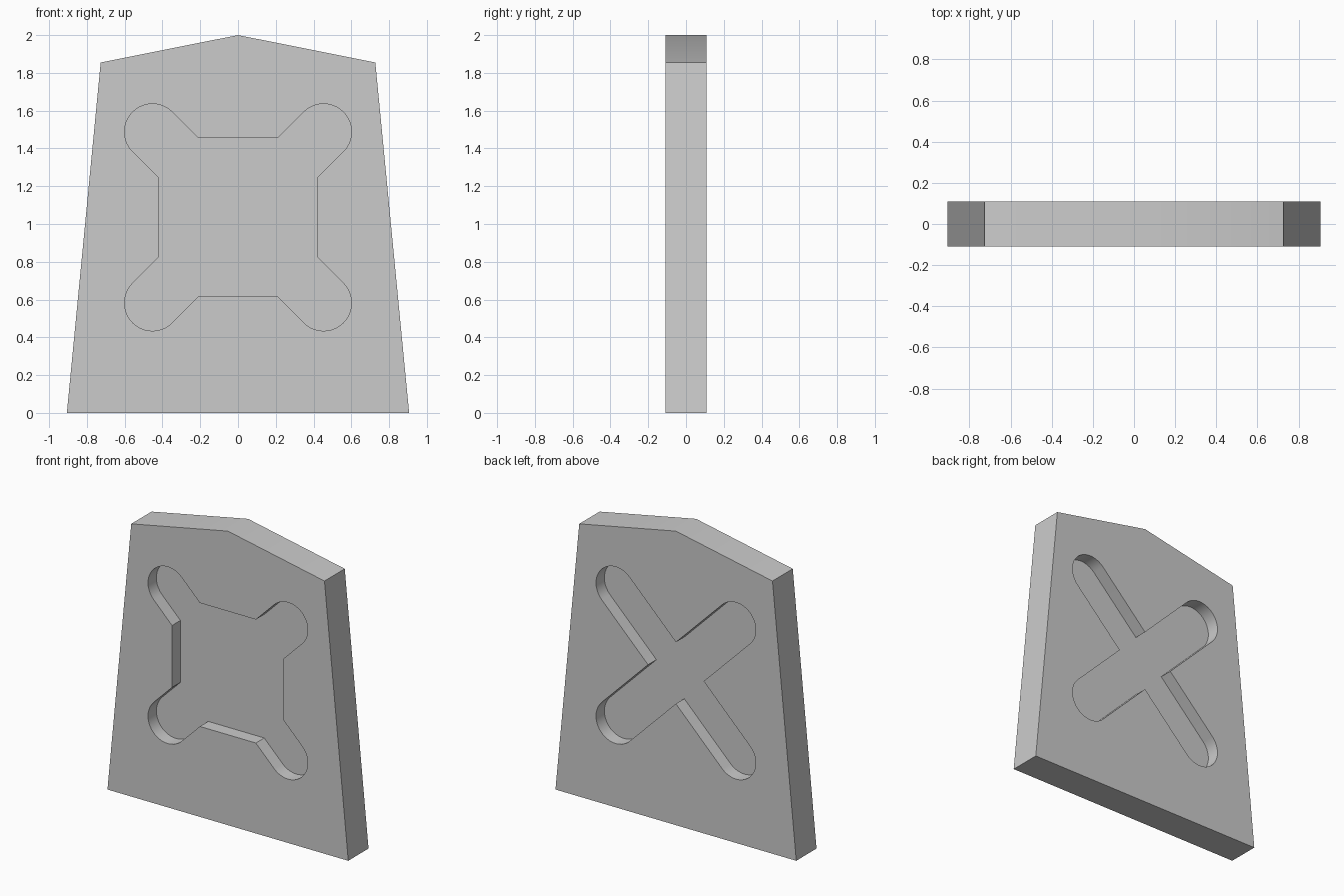
import bpy
import bmesh
from math import cos, sin, pi, sqrt, radians

cube = bpy.data.objects.get("Cube")
if cube:
    bpy.data.objects.remove(cube, do_unlink=True)

HALF_DEPTH = 0.109     # half the slab thickness
POCKET = 0.09          # depth of each recess
MID_Z = 1.035          # height of the recess centre
ARM = 0.453            # x and z offset of the rounded arm ends
RADIUS = 0.148         # arm end radius
NOTCH = RADIUS * sqrt(2)

grey = bpy.data.materials.new("plain grey")
grey.use_nodes = True
colour = (0.6, 0.6, 0.6, 1)
grey.diffuse_color = colour
grey.node_tree.nodes["Principled BSDF"].inputs["Base Color"].default_value = colour


def prism(name, outline, y0, y1):
    """Extrude an x-z outline from y0 to y1."""
    bm = bmesh.new()
    face = bm.faces.new([bm.verts.new((x, y0, z)) for x, z in outline])
    new = bmesh.ops.extrude_face_region(bm, geom=[face])["geom"]
    moved = [v for v in new if isinstance(v, bmesh.types.BMVert)]
    bmesh.ops.translate(bm, verts=moved, vec=(0, y1 - y0, 0))
    bmesh.ops.recalc_face_normals(bm, faces=bm.faces)
    mesh = bpy.data.meshes.new(name)
    bm.to_mesh(mesh)
    bm.free()
    mesh.materials.append(grey)
    obj = bpy.data.objects.new(name, mesh)
    bpy.context.collection.objects.link(obj)
    return obj


def cross_outline(reach, steps=20):
    """Four round-ended diagonal arms around a square core of half-width reach."""
    points = []
    side = reach - NOTCH
    for k in range(4):
        a = pi / 4 + k * pi / 2
        cx, cz = ARM * sqrt(2) * cos(a), ARM * sqrt(2) * sin(a)
        for i in range(steps + 1):
            t = a - pi / 2 + pi * i / steps
            points.append((cx + RADIUS * cos(t), cz + RADIUS * sin(t)))
        d = a + pi / 4
        for s in ((-side, side) if side > 0 else (0,)):
            points.append((reach * cos(d) - s * sin(d), reach * sin(d) + s * cos(d)))
    return [(x, z + MID_Z) for x, z in points]


# Tapered slab with a low pointed top
slab = prism("slab", [(-0.906, 0), (0.906, 0), (0.727, 1.855), (0, 2), (-0.727, 1.855)],
             -HALF_DEPTH, HALF_DEPTH)

# Front recess has a square core, back recess is a plain diagonal cross
floor = HALF_DEPTH - POCKET
cutters = [prism("front_recess_cutter", cross_outline(0.42), -0.3, -floor),
           prism("back_recess_cutter", cross_outline(NOTCH), floor, 0.3)]

bpy.ops.object.select_all(action='DESELECT')
slab.select_set(True)
bpy.context.view_layer.objects.active = slab
for cutter in cutters:
    cutter.hide_render = True
    mod = slab.modifiers.new(cutter.name, 'BOOLEAN')
    mod.operation = 'DIFFERENCE'
    mod.solver = 'EXACT'
    mod.object = cutter
    bpy.ops.object.modifier_apply(modifier=mod.name)
    bpy.data.objects.remove(cutter, do_unlink=True)

bpy.ops.object.shade_smooth_by_angle(angle=radians(30))
